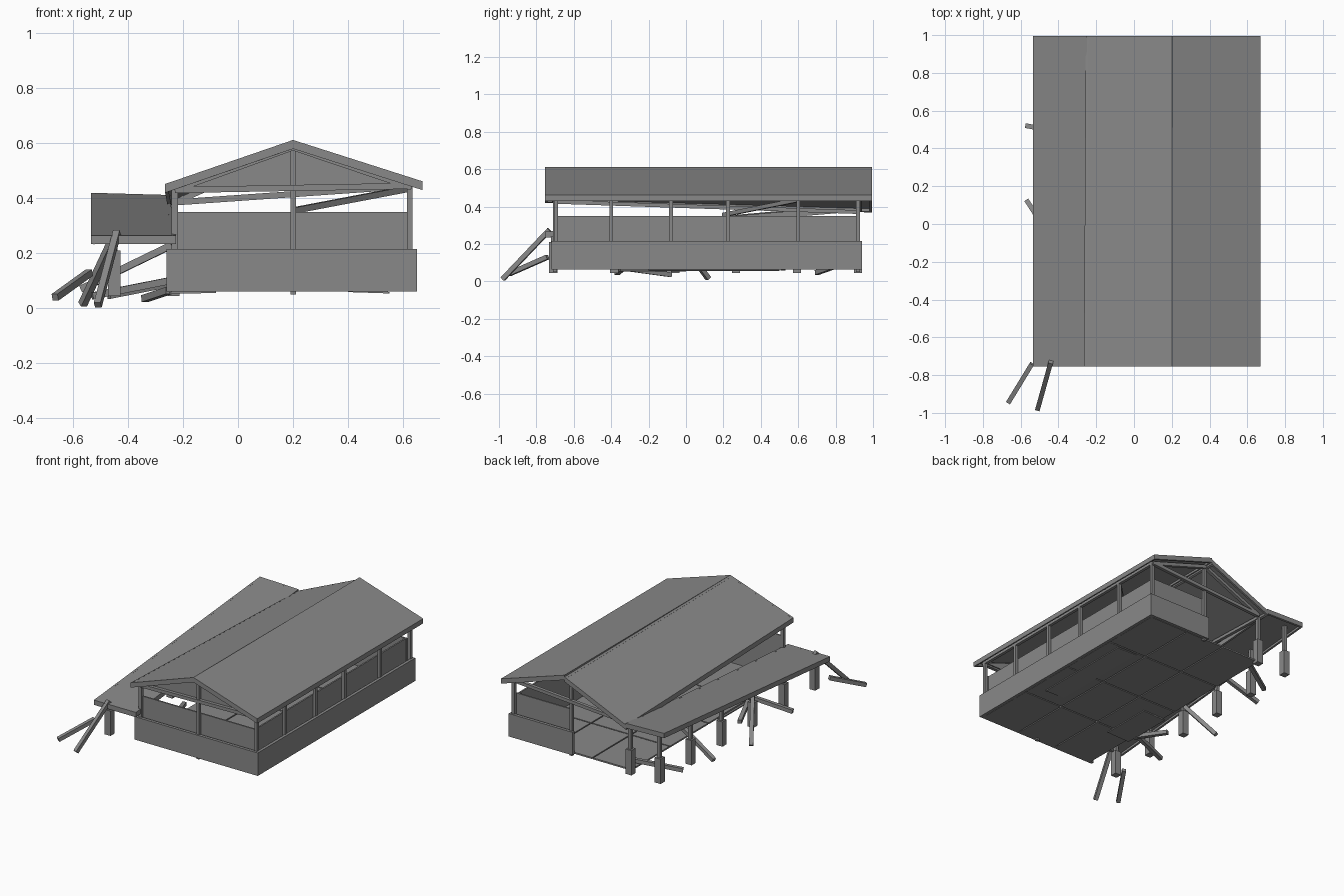
import bpy, bmesh
from mathutils import Vector

cube = bpy.data.objects.get("Cube")
if cube:
    bpy.data.objects.remove(cube, do_unlink=True)

grey = bpy.data.materials.new("weathered grey")
grey.use_nodes = True
COLOUR = (0.25, 0.25, 0.25, 1)
grey.diffuse_color = COLOUR
grey.node_tree.nodes["Principled BSDF"].inputs["Base Color"].default_value = COLOUR


def finish(name, bm):
    bmesh.ops.recalc_face_normals(bm, faces=bm.faces)
    mesh = bpy.data.meshes.new(name)
    bm.to_mesh(mesh)
    bm.free()
    mesh.materials.append(grey)
    obj = bpy.data.objects.new(name, mesh)
    bpy.context.collection.objects.link(obj)
    return obj


def box(name, low, high):
    low, high = Vector(low), Vector(high)
    bm = bmesh.new()
    bmesh.ops.create_cube(bm, size=1)
    bmesh.ops.scale(bm, vec=high - low, verts=bm.verts)
    bmesh.ops.translate(bm, vec=(low + high) / 2, verts=bm.verts)
    return finish(name, bm)


def beam(name, start, end, width=0.025):
    """Square timber between two points."""
    start, end = Vector(start), Vector(end)
    axis = end - start
    bm = bmesh.new()
    bmesh.ops.create_cube(bm, size=1)
    bmesh.ops.scale(bm, vec=(width, width, axis.length), verts=bm.verts)
    obj = finish(name, bm)
    obj.rotation_mode = 'QUATERNION'
    obj.rotation_quaternion = axis.to_track_quat('Z', 'Y')
    obj.location = (start + end) / 2
    return obj


def slab(name, corners, offset):
    """Solid sheet: the given outline joined to a copy moved by offset."""
    bm = bmesh.new()
    near = [bm.verts.new(c) for c in corners]
    far = [bm.verts.new(Vector(c) + Vector(offset)) for c in corners]
    bm.faces.new(near)
    bm.faces.new(far[::-1])
    for i in range(len(near)):
        j = (i + 1) % len(near)
        bm.faces.new((near[j], near[i], far[i], far[j]))
    return finish(name, bm)


def roof(name, corners):
    """Roof sheet with a fascia board along each edge."""
    corners = [Vector(c) for c in corners]
    slab(name, corners, (0, 0, -0.018))
    middle = sum(corners, Vector()) / 4
    for i in range(4):
        a, b = corners[i], corners[(i + 1) % 4]
        inward = (middle - (a + b) / 2).normalized() * 0.014
        slab(name + "_fascia", [a, b, b + inward, a + inward], (0, 0, -0.032))


# Roof planes
FRONT, BACK, RIDGE = -0.755, 0.995, 0.2
roof("roof_left", [(RIDGE, FRONT, 0.612), (RIDGE, BACK, 0.612),
                   (0.67, BACK, 0.462), (0.67, FRONT, 0.462)])
roof("roof_right", [(RIDGE, FRONT, 0.612), (RIDGE, BACK, 0.60),
                    (-0.255, BACK, 0.40), (-0.265, FRONT, 0.452)])
roof("lean_to_roof", [(-0.535, FRONT, 0.265), (-0.535, BACK, 0.42),
                      (-0.25, BACK, 0.412), (-0.225, FRONT, 0.265)])

# Low outer walls
LOW, RAIL = 0.062, 0.215
box("front_wall", (-0.26, -0.72, LOW), (0.65, -0.70, RAIL))
box("side_wall", (0.63, -0.72, LOW), (0.65, 0.94, RAIL))
box("back_wall", (0.18, 0.92, LOW), (0.65, 0.94, RAIL))

# Inner half-height panels
box("front_panel", (-0.22, -0.69, LOW), (0.615, -0.68, 0.35))
box("side_panel", (0.60, -0.69, LOW), (0.61, 0.91, 0.35))
box("back_panel", (0.2, 0.90, LOW), (0.615, 0.91, 0.35))

# Floor, laid as large sheets with narrow gaps
for col in range(3):
    for row in range(4):
        x, y = -0.24 + col * 0.292, -0.70 + row * 0.406
        box("floor_sheet", (x, y, 0.062), (x + 0.284, y + 0.398, 0.072))
slab("loose_floor_sheet", [(-0.25, -0.35, 0.06), (-0.08, -0.35, 0.064),
                           (-0.08, 0.0, 0.064), (-0.25, 0.0, 0.06)], (0, 0, -0.008))
slab("loose_floor_sheet", [(0.4, -0.2, 0.065), (0.55, -0.2, 0.06),
                           (0.55, 0.5, 0.06), (0.4, 0.5, 0.065)], (0, 0, -0.006))

# Posts on the long side, corner and centre posts
for y in (-0.695, -0.4, -0.08, 0.225, 0.6, 0.92):
    beam("side_post", (0.625, y, LOW), (0.625, y, 0.455), 0.02)
beam("front_corner_post", (-0.23, -0.695, LOW), (-0.23, -0.695, 0.435), 0.022)
for y, top in ((-0.70, 0.59), (0.92, 0.58)):
    beam("king_post", (RIDGE, y, 0.05), (RIDGE, y, top), 0.02)

# Gable trusses
for y, eave, peak in ((-0.705, 0.43, 0.585), (0.93, 0.385, 0.575)):
    beam("truss_tie", (-0.23, y, eave), (0.63, y, 0.445), 0.022)
    beam("truss_rafter", (-0.23, y, eave), (RIDGE, y, peak), 0.022)
    beam("truss_rafter", (0.63, y, 0.44), (RIDGE, y, peak), 0.022)
slab("gable_panel", [(-0.22, -0.69, 0.44), (0.62, -0.69, 0.44),
                     (RIDGE, -0.69, 0.59)], (0, 0.008, 0))
beam("wall_plate", (0.625, -0.70, 0.447), (0.625, 0.93, 0.447), 0.02)
beam("sagging_plate", (-0.23, -0.70, 0.425), (-0.23, 0.93, 0.37), 0.02)
beam("fallen_brace", (0.2, 0.2, 0.355), (0.62, 0.6, 0.435), 0.022)


# Lean-to posts on thick footings
def footed_post(x, y, top):
    box("post_footing", (x - 0.022, y - 0.022, 0.045), (x + 0.022, y + 0.022, 0.21))
    beam("lean_to_post", (x, y, 0.2), (x, y, top), 0.022)


for i in range(6):
    y = -0.71 + i * 0.326
    footed_post(-0.45, y, 0.25 + 0.0886 * (y + 0.755))
footed_post(-0.235, 0.92, 0.38)

# Broken timbers leaning and lying about
for start, end in (
        ((-0.44, -0.73, 0.275), (-0.51, -0.98, 0.012)),
        ((-0.54, -0.74, 0.13), (-0.665, -0.945, 0.04)),
        ((-0.45, -0.06, 0.26), (-0.565, 0.12, 0.014)),
        ((-0.24, 0.46, 0.23), (-0.57, 0.52, 0.07)),
        ((-0.2, 0.85, 0.1), (-0.47, 0.7, 0.047)),
        ((-0.25, -0.3, 0.1), (-0.53, -0.37, 0.045)),
        ((-0.25, -0.3, 0.065), (-0.34, -0.08, 0.035))):
    beam("broken_timber", start, end, 0.025)
